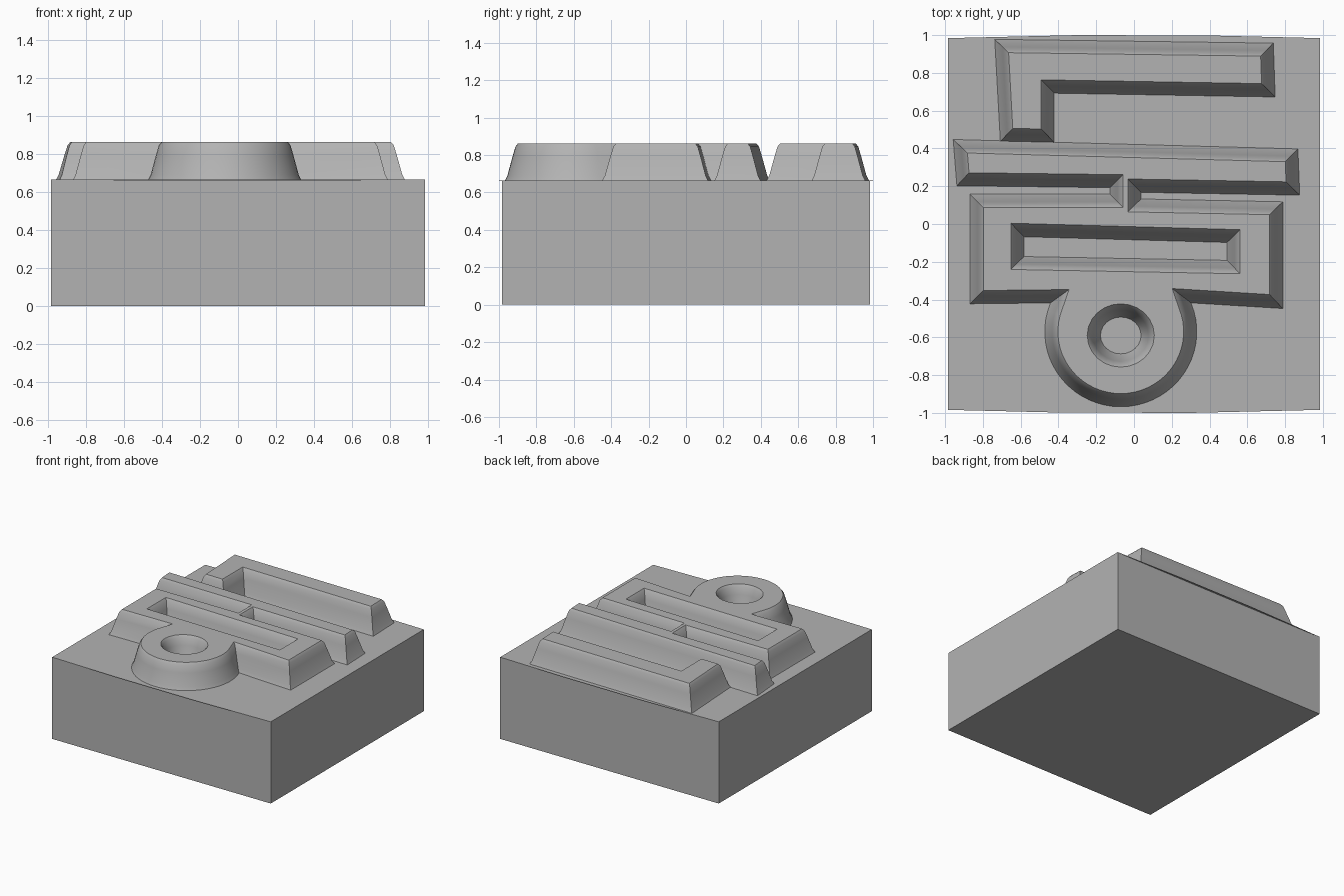
import bpy
import bmesh
from math import cos, sin, radians
from mathutils import Vector

cube = bpy.data.objects.get("Cube")
if cube:
    bpy.data.objects.remove(cube, do_unlink=True)

grey = bpy.data.materials.new("plain_grey")
grey.use_nodes = True
colour = (0.45, 0.45, 0.45, 1)
grey.diffuse_color = colour
grey.node_tree.nodes["Principled BSDF"].inputs["Base Color"].default_value = colour

DECK = 0.665
# Wall section: inset from the footprint and height
WALL = [(0, DECK - 0.005), (0.015, 0.69), (0.042, 0.79), (0.058, 0.845), (0.072, 0.863)]


def finish(bm, name, smooth=False):
    bmesh.ops.recalc_face_normals(bm, faces=bm.faces)
    mesh = bpy.data.meshes.new(name)
    bm.to_mesh(mesh)
    bm.free()
    obj = bpy.data.objects.new(name, mesh)
    bpy.context.collection.objects.link(obj)
    mesh.materials.append(grey)
    if smooth:
        bpy.ops.object.select_all(action='DESELECT')
        obj.select_set(True)
        bpy.context.view_layer.objects.active = obj
        bpy.ops.object.shade_smooth_by_angle(angle=radians(30))
    return obj


def arc(cx, cy, rx, ry, start, end, steps):
    angles = [radians(start + (end - start) * i / steps) for i in range(steps + 1)]
    return [(cx + rx * cos(a), cy + ry * sin(a)) for a in angles]


def inset(outline, d):
    """Move every edge to its left by d, with mitred corners."""
    pts = [Vector(p) for p in outline]
    result = []
    for i, p in enumerate(pts):
        a = (p - pts[i - 1]).normalized()
        b = (pts[(i + 1) % len(pts)] - p).normalized()
        na, nb = Vector((-a.y, a.x)), Vector((-b.y, b.x))
        result.append(p + (na + nb) * d / (1 + na.dot(nb)))
    return result


def prism(name, outline, low, high):
    bm = bmesh.new()
    base = bm.faces.new([bm.verts.new((x, y, low)) for x, y in outline])
    top = bmesh.ops.extrude_face_region(bm, geom=[base])["geom"]
    bmesh.ops.translate(bm, vec=(0, 0, high - low),
                        verts=[v for v in top if isinstance(v, bmesh.types.BMVert)])
    return finish(bm, name)


def relief(name, loops):
    """Raised block with flared walls; clockwise loops become openings."""
    bm = bmesh.new()
    rim = []
    for outline in loops:
        rings = [[bm.verts.new((p.x, p.y, z)) for p in inset(outline, d)] for d, z in WALL]
        n = len(outline)
        for lower, upper in zip(rings, rings[1:]):
            for i in range(n):
                j = (i + 1) % n
                bm.faces.new((lower[i], lower[j], upper[j], upper[i]))
        rim += [bm.edges.get((rings[-1][i], rings[-1][(i + 1) % n])) for i in range(n)]
    bmesh.ops.triangle_fill(bm, edges=rim, use_beauty=True, normal=(0, 0, 1))
    return finish(bm, name, smooth=True)


# Solid base block and the thin, slightly bowed lip on its upper edge
S = 0.984
prism("base_block", [(-S, -S), (S, -S), (S, S), (-S, S)], 0, DECK - 0.004)
front_edge = [(-S, -S), (-0.4, -0.998), (0.3, -1), (S, -S)]
prism("top_lip", front_edge + [(-x, -y) for x, y in front_edge], DECK - 0.004, DECK)

# Back corner ridge: long bar with a short leg
relief("back_corner_ridge", [[
    (-0.74, 0.98), (-0.71, 0.435), (-0.42, 0.43), (-0.42, 0.69),
    (0.75, 0.67), (0.74, 0.96)]])

# Long bar, stem, slotted frame and ring as one raised block
ring_arc = arc(-0.07, -0.57, 0.405, 0.4, 158, 382, 36)
body = [(0.87, 0.40), (-0.96, 0.45), (-0.94, 0.20), (-0.13, 0.19), (-0.13, 0.16),
        (-0.87, 0.16), (-0.87, -0.425)] + ring_arc + [
        (0.79, -0.45), (0.79, 0.12), (0.04, 0.135), (0.04, 0.165), (0.88, 0.15)]
slot = [(-0.58, -0.07), (0.49, -0.10), (0.49, -0.19), (-0.58, -0.17)]
bore = arc(-0.07, -0.59, 0.105, 0.095, 360, 15, 23)
relief("front_ridges", [body, slot, bore])
